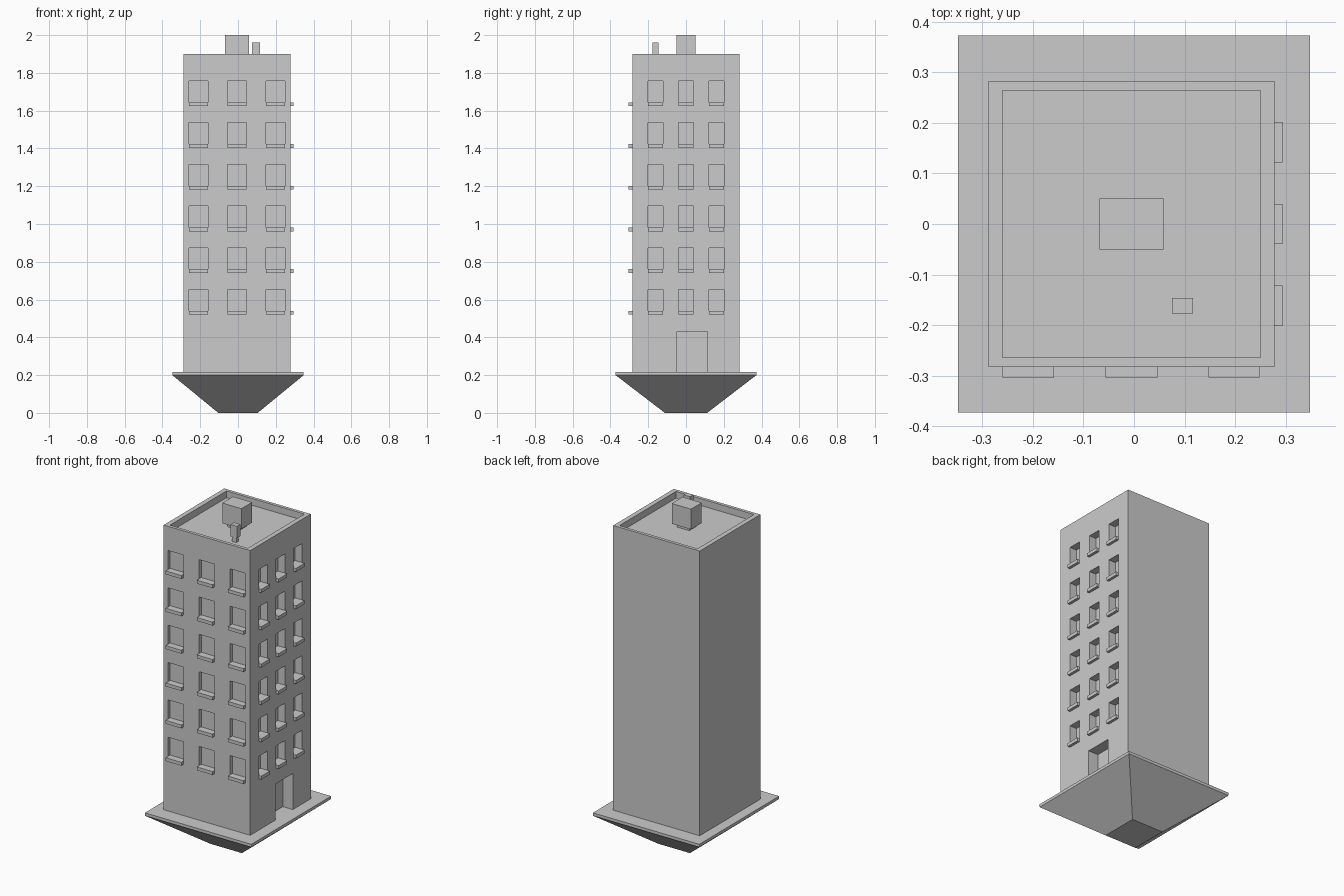
import bpy, bmesh

if "Cube" in bpy.data.objects:
    bpy.data.objects.remove(bpy.data.objects["Cube"])

def add_box(bm, x0, x1, y0, y1, z0, z1):
    v = [bm.verts.new((x, y, z)) for z in (z0, z1)
         for x, y in ((x0, y0), (x1, y0), (x1, y1), (x0, y1))]
    bm.faces.new(v[3::-1])
    bm.faces.new(v[4:])
    for i in range(4):
        j = (i + 1) % 4
        bm.faces.new((v[i], v[j], v[j + 4], v[i + 4]))
    return v

def finish(name, bm):
    mesh = bpy.data.meshes.new(name)
    bm.to_mesh(mesh)
    bm.free()
    ob = bpy.data.objects.new(name, mesh)
    bpy.context.collection.objects.link(ob)
    return ob

def boxes(name, *dims):
    bm = bmesh.new()
    for d in dims:
        add_box(bm, *d)
    return finish(name, bm)

X0, X1, Y = -0.288, 0.278, 0.283       # tower footprint
FLOORS = [0.52 + 0.2208 * i for i in range(6)]
FRONT = [(-0.26, -0.158), (-0.056, 0.046), (0.147, 0.248)]
SIDE = [(-0.202, -0.122), (-0.04, 0.04), (0.122, 0.202)]
FRONT_DEPTH, SIDE_DEPTH = 0.02, 0.045

# foundation: inverted truncated pyramid
bm = bmesh.new()
verts = add_box(bm, -0.348, 0.348, -0.373, 0.373, 0, 0.2)
for v in verts[:4]:
    v.co.x *= 0.3
    v.co.y *= 0.3
finish("foundation", bm)

boxes("ground_slab", (-0.348, 0.348, -0.373, 0.373, 0.2, 0.217))

# tower with sunken roof, window recesses and doorway
tower = boxes("tower", (X0, X1, -Y, Y, 0.217, 1.9))
cuts = [(-0.26, 0.25, -0.264, 0.264, 1.86, 2.0),
        (X1 - 0.065, X1 + 0.05, -0.047, 0.115, 0.1, 0.43)]
sills = []
for z in FLOORS:
    for a, b in FRONT:
        cuts.append((a, b, -Y - 0.05, -Y + FRONT_DEPTH, z, z + 0.133))
        sills.append((a, b, -0.304, -Y + FRONT_DEPTH, z, z + 0.02))
    for a, b in SIDE:
        cuts.append((X1 - SIDE_DEPTH, X1 + 0.05, a, b, z, z + 0.133))
        sills.append((X1 - SIDE_DEPTH, 0.294, a, b, z, z + 0.02))
cutter = boxes("opening_cutter", *cuts)
cutter.hide_render = True
mod = tower.modifiers.new("openings", "BOOLEAN")
mod.operation, mod.solver, mod.object = "DIFFERENCE", "EXACT", cutter
bpy.context.view_layer.objects.active = tower
bpy.ops.object.modifier_apply(modifier=mod.name)
bpy.data.objects.remove(cutter)

boxes("window_sills", *sills)

# rooftop housing and chimney, each on a narrower foot
boxes("roof_housing", (-0.068, 0.058, -0.05, 0.05, 1.88, 2.0))
boxes("roof_housing_foot", (-0.045, 0.035, -0.033, 0.033, 1.86, 1.88))
boxes("chimney", (0.075, 0.117, -0.177, -0.146, 1.89, 1.96))
boxes("chimney_foot", (0.082, 0.11, -0.172, -0.151, 1.86, 1.89))
